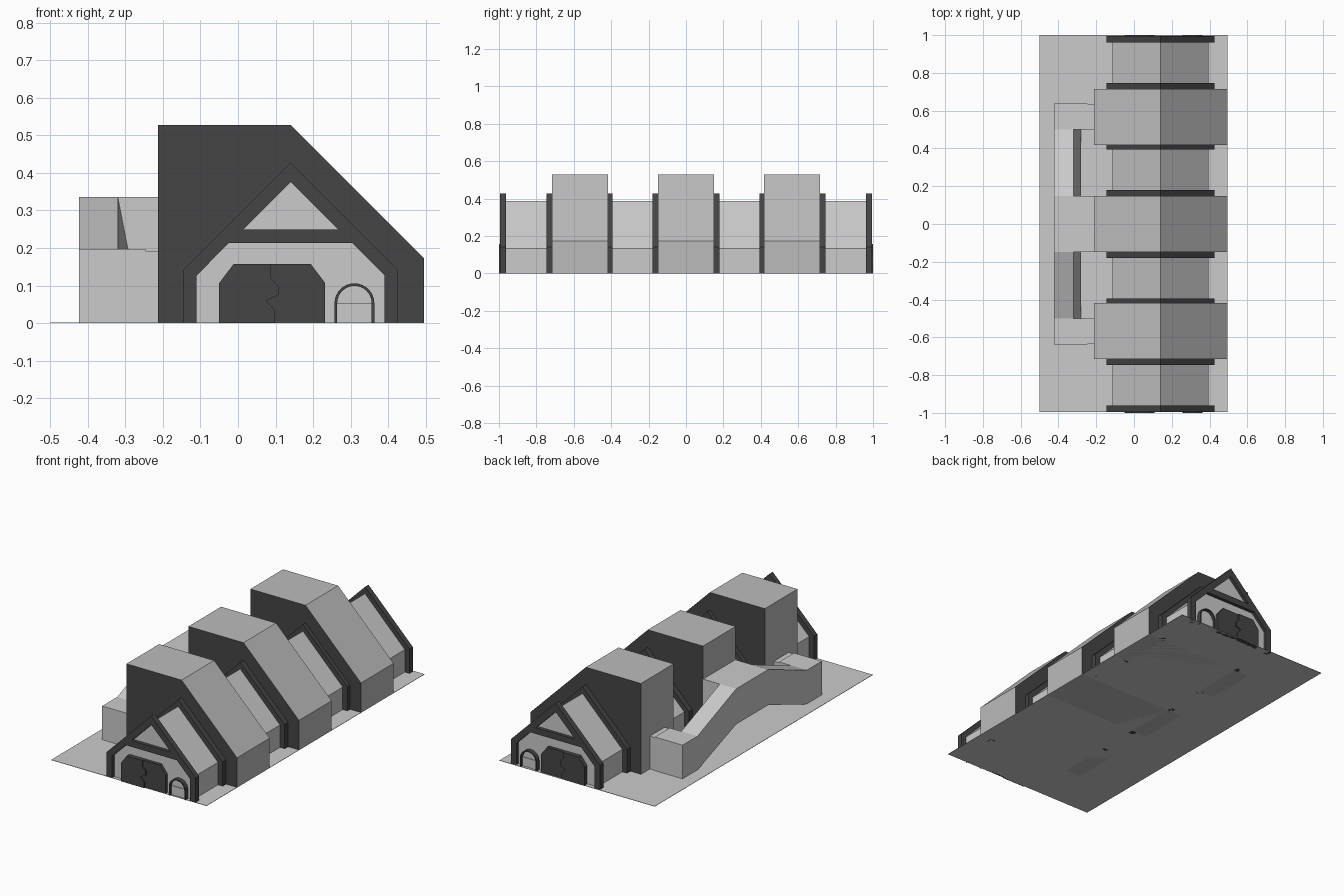
import bpy, bmesh, math

if "Cube" in bpy.data.objects:
    bpy.data.objects.remove(bpy.data.objects["Cube"])

RIDGE = 0.14
dark = bpy.data.materials.new("dark_trim")
dark.diffuse_color = (0.06, 0.06, 0.06, 1)
dark.use_nodes = True
dark.node_tree.nodes["Principled BSDF"].inputs["Base Color"].default_value = dark.diffuse_color
plain = bpy.data.materials.new("plain_grey")
plain.diffuse_color = (0.5, 0.5, 0.5, 1)
plain.use_nodes = True
plain.node_tree.nodes["Principled BSDF"].inputs["Base Color"].default_value = plain.diffuse_color


def finish(name, bm, mats=()):
    bmesh.ops.recalc_face_normals(bm, faces=bm.faces[:])
    me = bpy.data.meshes.new(name)
    bm.to_mesh(me)
    bm.free()
    for m in mats:
        me.materials.append(m)
    ob = bpy.data.objects.new(name, me)
    bpy.context.collection.objects.link(ob)
    return ob


def prism(name, pts, a, b, axis="y", mats=()):
    """Extrude a profile: (x, z) along y, or (y, z) along x."""
    place = (lambda p, t: (p[0], t, p[1])) if axis == "y" else (lambda p, t: (t, p[0], p[1]))
    bm = bmesh.new()
    lo = [bm.verts.new(place(p, a)) for p in pts]
    hi = [bm.verts.new(place(p, b)) for p in pts]
    bm.faces.new(lo)
    bm.faces.new(hi)
    for i in range(len(pts)):
        j = (i + 1) % len(pts)
        bm.faces.new((lo[i], lo[j], hi[j], hi[i]))
    return finish(name, bm, mats)


def box(name, x, y, z, mats=()):
    return prism(name, [(x[0], z[0]), (x[1], z[0]), (x[1], z[1]), (x[0], z[1])], *y, mats=mats)


def arch(cx, half, spring, r, n=16):
    """Round-topped doorway outline, left foot to right foot."""
    pts = [(cx - half, 0)]
    pts += [(cx - r * math.cos(math.pi * i / n), spring + r * math.sin(math.pi * i / n)) for i in range(n + 1)]
    return pts + [(cx + half, 0)]


# base sheet
box("base_sheet", (-0.5, 0.495), (-0.995, 1.0), (0, 0.002))

# low gabled hall running the full length
prism("gabled_hall", [(-0.115, 0), (-0.115, 0.132), (RIDGE, 0.388), (0.395, 0.132), (0.395, 0)], -0.975, 0.975)

# three tall sheds with dark end walls
shed = [(-0.213, 0), (-0.213, 0.528), (RIDGE, 0.528), (0.495, 0.173), (0.495, 0)]
for i, yc in enumerate((-0.567, 0.0, 0.567)):
    ob = prism(f"tall_shed_{i + 1}", shed, yc - 0.149, yc + 0.149, mats=(plain, dark))
    for f in ob.data.polygons:
        f.material_index = int(abs(f.normal.y) > 0.5)

# half outline of the gable frame, measured from the ridge line
HALF = [(0, 0.427), (0.285, 0.142), (0.285, 0), (0.25, 0), (0.25, 0.127), (0.164, 0.214),
        (0, 0.214), (0, 0.25), (0.126, 0.25), (0, 0.376)]


def gable_frame(name, a, b):
    bm = bmesh.new()
    for s in (-1, 1):
        lo = [bm.verts.new((RIDGE + s * x, a, z)) for x, z in HALF]
        hi = [bm.verts.new((RIDGE + s * x, b, z)) for x, z in HALF]
        bm.faces.new(lo)
        bm.faces.new(hi)
        for i in range(len(HALF)):
            j = (i + 1) % len(HALF)
            if HALF[i][0] or HALF[j][0]:      # leave the centre seam open
                bm.faces.new((lo[i], lo[j], hi[j], hi[i]))
        # lower and upper seam edges weld with the other half
    bmesh.ops.remove_doubles(bm, verts=bm.verts[:], dist=1e-5)
    # close the underside and top of the tie beam are already covered by the side walk except at the seam
    return finish(name, bm, (dark,))


frame_spans = [(0.962, 0.994), (0.716, 0.747), (0.394, 0.42), (0.148, 0.18)]
for s, side in ((-1, "front"), (1, "back")):
    for i, (a, b) in enumerate(frame_spans):
        gable_frame(f"gable_frame_{side}_{i + 1}", s * a, s * b)

# tie beam soffits and doors on both ends
for s, side in ((-1, "front"), (1, "back")):
    # large gate in two interlocking leaves
    seam = [(0.088, 0.157), (0.088, 0.12), (0.108, 0.10), (0.108, 0.075), (0.075, 0.06), (0.098, 0.035), (0.098, 0)]
    prism(f"gate_left_{side}", [(-0.05, 0), (-0.05, 0.107), (-0.012, 0.157)] + seam, s * 0.97, s * 1.0, mats=(dark,))
    prism(f"gate_right_{side}", seam[::-1] + [(0.194, 0.157), (0.232, 0.107), (0.232, 0)],
          s * 0.97, s * 0.993, mats=(dark,))
    # small arched door: surround, leaf, lower panel
    outer, inner = arch(0.31, 0.053, 0.053, 0.053), arch(0.31, 0.046, 0.053, 0.046)
    prism(f"arch_surround_{side}", outer + inner[::-1], s * 0.97, s * 1.0, mats=(dark,))
    prism(f"arch_door_{side}", inner, s * 0.97, s * 0.982)
    box(f"arch_door_panel_{side}", (0.264, 0.356), sorted((s * 0.97, s * 0.986)), (0, 0.054))

# raised walkway: centre bridge, then ramp and end landing on each side
box("walkway_bridge", (-0.424, -0.21), (-0.147, 0.147), (0.13, 0.336))
for s, side in ((-1, "front"), (1, "back")):
    ramp = prism(f"walkway_ramp_{side}",
                 [(s * 0.147, 0.13), (s * 0.147, 0.336), (s * 0.5, 0.197), (s * 0.5, 0)],
                 -0.424, -0.32, "x")
    for v in ramp.data.vertices:              # inner side leans out at the bottom
        if v.co.x > -0.35 and v.index % 4 in (0, 3):
            v.co.x = -0.28
    box(f"walkway_landing_{side}", (-0.424, -0.246), sorted((s * 0.5, s * 0.637)), (0, 0.197))
    box(f"landing_link_{side}", (-0.246, -0.21), sorted((s * 0.5, s * 0.635)), (0, 0.192))
